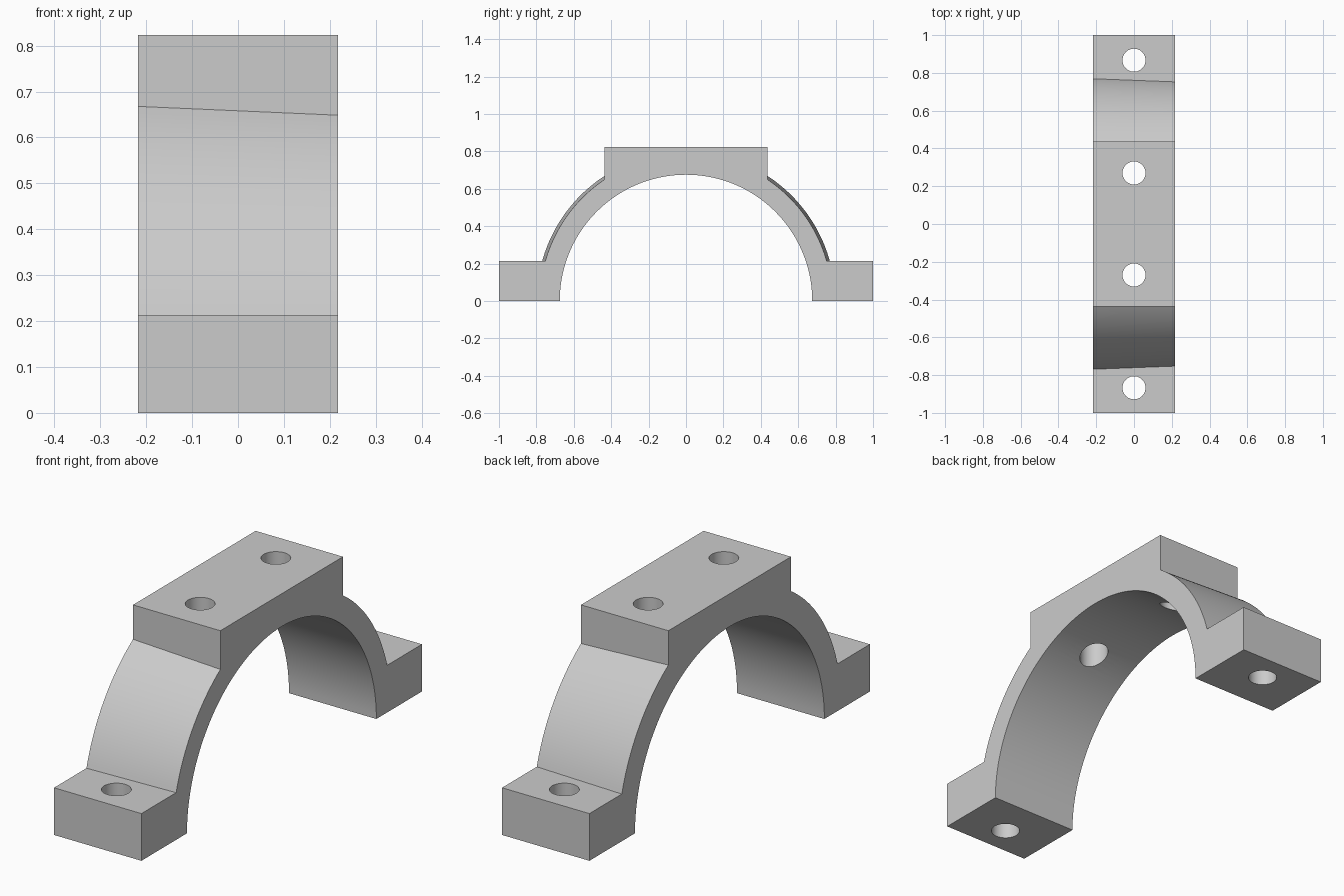
import bpy
import bmesh
from math import asin, acos, cos, sin, pi, radians

cube = bpy.data.objects.get("Cube")
if cube:
    bpy.data.objects.remove(cube, do_unlink=True)

HALF_WIDTH = 0.218
BORE = 0.675                 # radius of the inner arch
FOOT_TOP, PAD_TOP = 0.213, 0.823
PAD_HALF = 0.437
ARC_STEPS, BORE_STEPS = 24, 80

grey = bpy.data.materials.new("plain grey")
grey.use_nodes = True
colour = (0.6, 0.6, 0.6, 1)
grey.diffuse_color = colour
grey.node_tree.nodes["Principled BSDF"].inputs["Base Color"].default_value = colour


def arch_profile(outer):
    """Closed outline in (y, z) for one side of the clamp."""
    low, high = asin(FOOT_TOP / outer), acos(PAD_HALF / outer)
    half = [(1, 0), (1, FOOT_TOP)]
    for i in range(ARC_STEPS + 1):
        a = low + (high - low) * i / ARC_STEPS
        half.append((outer * cos(a), outer * sin(a)))
    half.append((PAD_HALF, PAD_TOP))
    mirrored = [(-y, z) for y, z in reversed(half)]
    bore = [(-BORE * cos(pi * i / BORE_STEPS), BORE * sin(pi * i / BORE_STEPS))
            for i in range(BORE_STEPS + 1)]
    return half + mirrored + bore


# Clamp body: the outer arch tapers slightly from one side to the other
bm = bmesh.new()
ends = [[bm.verts.new((x, y, z)) for y, z in arch_profile(outer)]
        for x, outer in ((-HALF_WIDTH, 0.798), (HALF_WIDTH, 0.782))]
for loop in ends:
    bm.faces.new(loop)
count = len(ends[0])
for i in range(count):
    j = (i + 1) % count
    bm.faces.new((ends[0][i], ends[0][j], ends[1][j], ends[1][i]))
bmesh.ops.recalc_face_normals(bm, faces=bm.faces)
mesh = bpy.data.meshes.new("clamp_body")
bm.to_mesh(mesh)
bm.free()
mesh.materials.append(grey)
body = bpy.data.objects.new("clamp_body", mesh)
bpy.context.collection.objects.link(body)

# Bolt holes through the feet and the top pad
cutters = []
for y, z in ((-0.867, 0.1), (-0.27, 0.7), (0.27, 0.7), (0.867, 0.1)):
    bpy.ops.mesh.primitive_cylinder_add(vertices=48, radius=0.061, depth=0.6,
                                        location=(0, y, z))
    cutter = bpy.context.object
    cutter.name = "bolt_hole_cutter"
    cutter.data.materials.append(grey)
    cut = body.modifiers.new("bolt hole", "BOOLEAN")
    cut.operation = "DIFFERENCE"
    cut.solver = "EXACT"
    cut.object = cutter
    cutters.append(cutter)

bpy.ops.object.select_all(action="DESELECT")
body.select_set(True)
bpy.context.view_layer.objects.active = body
for name in [m.name for m in body.modifiers]:
    bpy.ops.object.modifier_apply(modifier=name)
for cutter in cutters:
    bpy.data.objects.remove(cutter, do_unlink=True)

bpy.ops.object.shade_smooth_by_angle(angle=radians(30))
